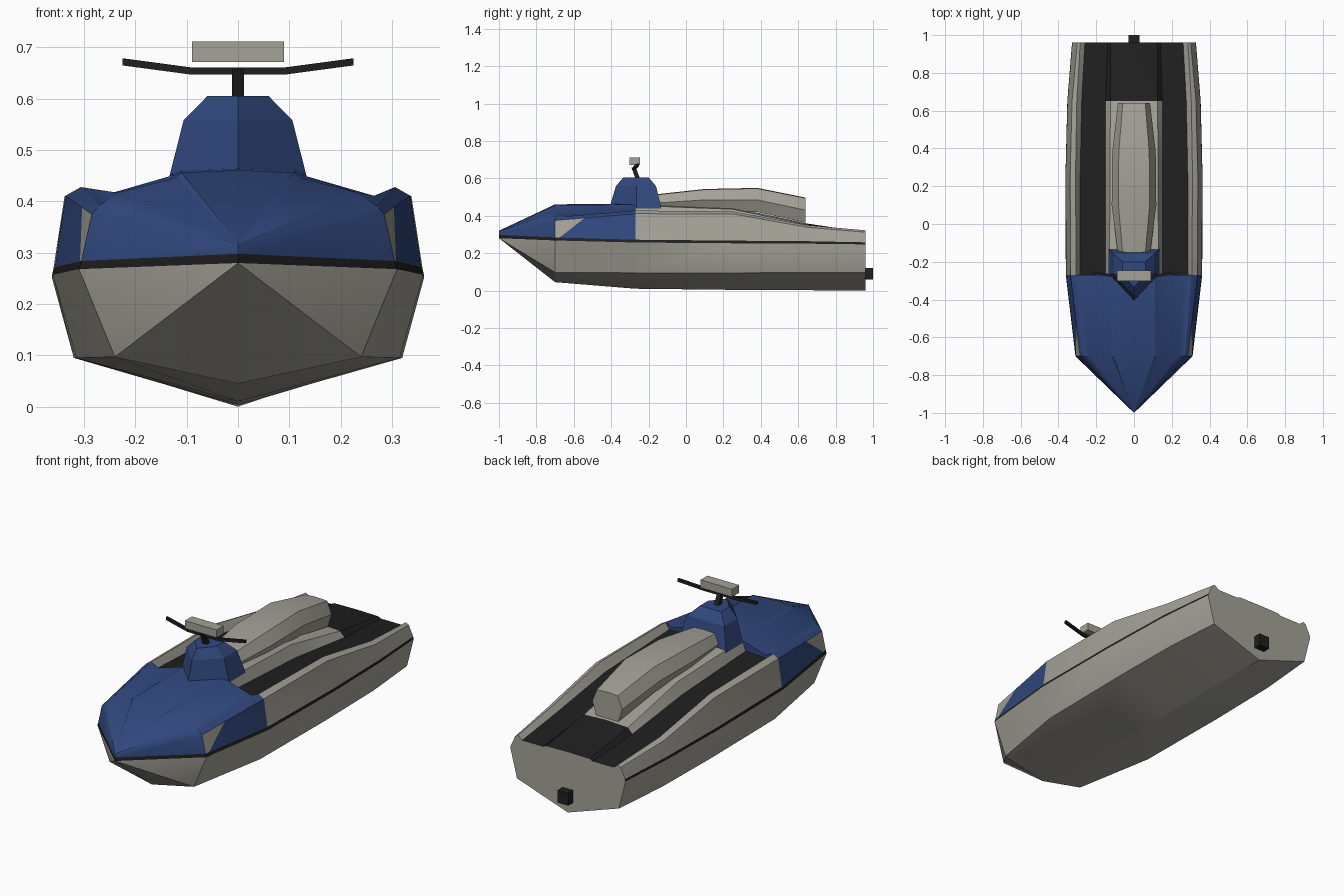
import bpy, bmesh
from mathutils import Vector

cube = bpy.data.objects.get("Cube")
if cube:
    bpy.data.objects.remove(cube, do_unlink=True)


def material(name, rgb):
    mat = bpy.data.materials.new(name)
    mat.use_nodes = True
    mat.diffuse_color = (*rgb, 1)
    mat.node_tree.nodes["Principled BSDF"].inputs["Base Color"].default_value = (*rgb, 1)
    return mat


MATS = [material("warm_grey", (0.37, 0.36, 0.31)),
        material("navy_blue", (0.03, 0.065, 0.21)),
        material("matte_black", (0.014, 0.014, 0.014))]
GREY, BLUE, BLACK = range(3)


def finish(name, bm, angle=0.5):
    bmesh.ops.remove_doubles(bm, verts=bm.verts, dist=0.0005)
    bmesh.ops.recalc_face_normals(bm, faces=bm.faces)
    mesh = bpy.data.meshes.new(name)
    bm.to_mesh(mesh)
    bm.free()
    for mat in MATS:
        mesh.materials.append(mat)
    obj = bpy.data.objects.new(name, mesh)
    bpy.context.collection.objects.link(obj)
    if angle:
        bpy.ops.object.select_all(action='DESELECT')
        obj.select_set(True)
        bpy.context.view_layer.objects.active = obj
        bpy.ops.object.shade_smooth_by_angle(angle=angle)
    return obj


def loft(rings, paint):
    """Skin closed rings of points; paint(span, row) gives the colour."""
    bm = bmesh.new()
    verts = [[bm.verts.new(p) for p in ring] for ring in rings]
    n = len(rings[0])
    for k in range(len(rings) - 1):
        for j in range(n):
            i = (j + 1) % n
            quad = (verts[k][j], verts[k][i], verts[k + 1][i], verts[k + 1][j])
            bm.faces.new(quad).material_index = paint(k, min(j, n - 1 - j))
    for cap, span in ((verts[0], 0), (verts[-1], len(rings) - 2)):
        bm.faces.new(cap).material_index = paint(span, 0)
    return bm


def mirrored(y, half):
    """Half section from the centre bottom to the centre top, made whole."""
    other = [(-x, z) for x, z in half[-2:0:-1]]
    return [(x, y, z) for x, z in half + other]


def box(name, low, high, colour):
    bm = bmesh.new()
    bmesh.ops.create_cube(bm, size=1)
    low, high = Vector(low), Vector(high)
    for v in bm.verts:
        v.co = (low + high) / 2 + v.co * (high - low)
    for f in bm.faces:
        f.material_index = colour
    return finish(name, bm, 0)


# Hull: y, keel, chine and rubbing strip below the deck
bottom = [
    (-1.0, [(0, .28), (0, .28), (0, .28), (0, .298)]),
    (-0.7, [(0, .045), (.24, .097), (.31, .268), (.305, .284)]),
    (-0.27, [(0, .01), (.315, .095), (.361, .257), (.357, .272)]),
    (-0.27, [(0, .01), (.315, .095), (.361, .257), (.357, .272)]),
    (0.25, [(0, .004), (.32, .095), (.363, .253), (.36, .267)]),
    (0.65, [(0, .002), (.315, .096), (.353, .251), (.35, .264)]),
    (0.96, [(0, 0), (.29, .098), (.328, .247), (.325, .258)]),
]
# Deck: outer rail, rail crest, footwell, pedestal and centre line
deck = [
    [(0, .316), (0, .316), (0, .317), (0, .318), (0, .319), (0, .32)],
    [(.285, .375), (.27, .392), (.235, .417), (.125, .445), (.11, .456), (0, .461)],
    [(.336, .411), (.306, .428), (.265, .411), (.13, .45), (.112, .46), (0, .465)],
    [(.336, .411), (.306, .428), (.285, .395), (.15, .40), (.13, .455), (0, .465)],
    [(.338, .41), (.31, .423), (.285, .375), (.152, .375), (.127, .435), (0, .445)],
    [(.328, .338), (.303, .35), (.277, .325), (.15, .325), (.125, .352), (0, .358)],
    [(.3, .312), (.285, .322), (.26, .302), (.14, .302), (.125, .31), (0, .312)],
]


def hull_paint(span, row):
    if row == 2:
        return BLACK
    if row < 2:
        return GREY
    if span == 0:
        return BLUE
    if row == 3:
        return GREY
    if span <= 2:
        return BLUE
    if row in (4, 5):
        return GREY
    return BLACK if row == 6 or span == 5 else GREY


bm = loft([mirrored(y, low + top) for (y, low), top in zip(bottom, deck)], hull_paint)

# Slanted blue bow panel cut into the grey sides
start, slope = Vector((0, -0.68, 0.28)), Vector((0, -0.11, 0.14))
sides = [f for f in bm.faces if len(f.verts) == 4 and f.material_index == GREY
         and f.calc_center_median().z > 0.3 and -0.6 < f.calc_center_median().y < -0.4]
geom = sides + list({e for f in sides for e in f.edges}) + list({v for f in sides for v in f.verts})
cut = bmesh.ops.bisect_plane(bm, geom=geom, plane_co=start, plane_no=slope)
for f in cut["geom"]:
    if isinstance(f, bmesh.types.BMFace) and f.material_index == GREY:
        if (f.calc_center_median() - start).dot(slope) < 0:
            f.material_index = BLUE
finish("hull_and_deck", bm)

# Seat: y, half width, underside, seam and top heights
seat = []
for y, w, under, seam, top in [(-0.16, .085, .43, .468, .512), (0.1, .118, .43, .485, .54),
                               (0.38, .115, .42, .485, .546), (0.64, .085, .362, .43, .494)]:
    seat.append(mirrored(y, [(0, under), (w * .75, under), (w, seam), (w * .7, top), (0, top + .003)]))
finish("seat", loft(seat, lambda k, j: GREY))

# Steering console: half width, nose, shoulder, rear and height of each tier
tiers = []
for w, nose, rear, z in [(.136, -.41, -.132, .44), (.106, -.375, -.16, .558), (.06, -.335, -.2, .605)]:
    tiers.append([(0, nose, z), (w, -.265, z), (w, rear, z), (-w, rear, z), (-w, -.265, z)])
finish("steering_console", loft(tiers, lambda k, j: BLUE), 0)


def square(x, y, z, r, across):
    pairs = ((-r, -r), (r, -r), (r, r), (-r, r))
    return [(x, y + a, z + b) if across else (x + a, y + b, z) for a, b in pairs]


# Steering post and handlebar
post = [square(0, -.255, .59, .012, False), square(0, -.28, .658, .012, False)]
finish("steering_post", loft(post, lambda k, j: BLACK), 0)
bar = [square(x, y, z, .007, True) for x, y, z in
       ((-.225, -.258, .672), (-.09, -.277, .654), (.09, -.277, .654), (.225, -.258, .672))]
finish("handlebar", loft(bar, lambda k, j: BLACK), 0)

# Instrument pod and jet nozzle
box("instrument_pod", (-.09, -.303, .672), (.09, -.246, .712), GREY)
box("jet_nozzle", (-.03, .95, .058), (.03, 1.0, .122), BLACK)
